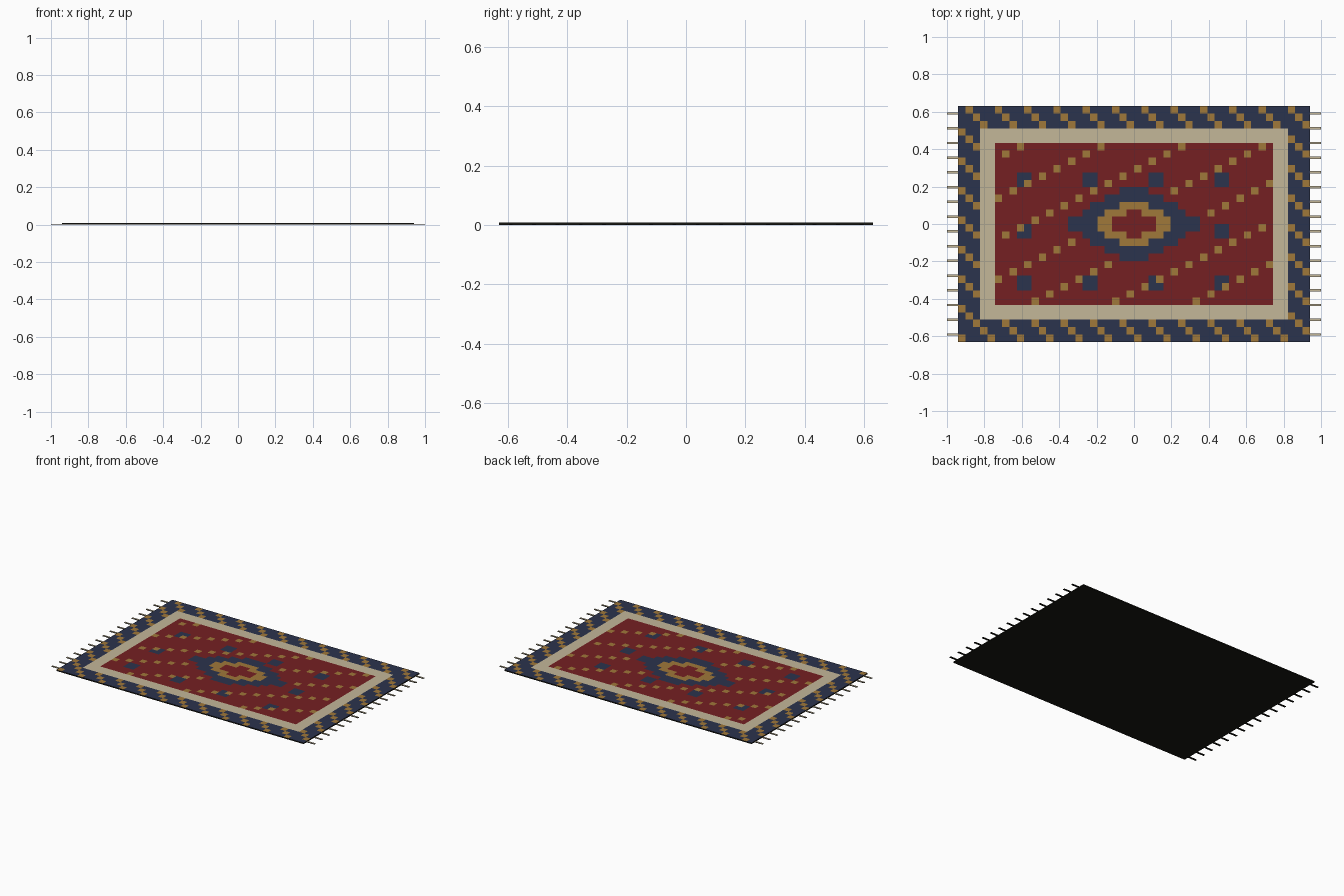
import bpy, bmesh

if "Cube" in bpy.data.objects:
    bpy.data.objects.remove(bpy.data.objects["Cube"])

NX, NY = 48, 32            # knots along each side
HX, HY, TOP = 0.94, 0.63, 0.008


def srgb(r, g, b):
    def lin(c):
        c /= 255
        return c / 12.92 if c <= 0.04045 else ((c + 0.055) / 1.055) ** 2.4
    return (lin(r), lin(g), lin(b), 1)


# Materials
NAVY, GOLD, CREAM, RED, BACK = range(5)
materials = []
for name, colour in (("navy wool", (43, 51, 77)), ("gold wool", (160, 120, 58)),
                     ("cream wool", (196, 183, 153)), ("red wool", (117, 32, 34)),
                     ("dark backing", (24, 24, 18))):
    m = bpy.data.materials.new(name)
    m.diffuse_color = srgb(*colour)
    m.use_nodes = True
    m.node_tree.nodes["Principled BSDF"].inputs["Base Color"].default_value = m.diffuse_color
    materials.append(m)


def knot_colour(i, j):
    edge = min(i, j, NX - 1 - i, NY - 1 - j)
    if edge < 3:                                   # striped border
        return GOLD if (i + j) % 4 == 0 else NAVY
    if edge < 5:                                   # plain inner band
        return CREAM
    d = abs(i - 23.5) + 1.7 * abs(j - 15.5)        # stepped medallion
    for limit, colour in ((3.5, RED), (6.2, GOLD), (9.8, NAVY)):
        if d < limit:
            return colour
    if (i - 2 * j) % 11 == 0:                      # diagonal dots
        return GOLD
    if i % 9 in (8, 0) and j % 7 in (0, 1):        # small squares
        return NAVY
    return RED


def finish(bm, name):
    bmesh.ops.recalc_face_normals(bm, faces=bm.faces)
    mesh = bpy.data.meshes.new(name)
    bm.to_mesh(mesh)
    bm.free()
    for m in materials:
        mesh.materials.append(m)
    ob = bpy.data.objects.new(name, mesh)
    bpy.context.collection.objects.link(ob)
    return ob


# Rug body: a knotted top sheet with dark edges and underside
bm = bmesh.new()
v = [[bm.verts.new((HX * (2 * i / NX - 1), HY * (2 * j / NY - 1), TOP))
      for j in range(NY + 1)] for i in range(NX + 1)]
for i in range(NX):
    for j in range(NY):
        f = bm.faces.new((v[i][j], v[i + 1][j], v[i + 1][j + 1], v[i][j + 1]))
        f.material_index = knot_colour(i, j)
rim = [e for e in bm.edges if e.is_boundary]
top_faces = set(bm.faces)
skirt = bmesh.ops.extrude_edge_only(bm, edges=rim)["geom"]
for g in skirt:
    if isinstance(g, bmesh.types.BMVert):
        g.co.z = 0
bmesh.ops.holes_fill(bm, edges=[e for e in bm.edges if e.is_boundary], sides=0)
for f in bm.faces:
    if f not in top_faces:
        f.material_index = BACK
finish(bm, "rug")

# Fringe: sixteen flat tassels at each short end
for side, label in ((-1, "left"), (1, "right")):
    bm = bmesh.new()
    for k in range(16):
        y = (k - 7.5) * 2 * HY / 16
        verts = bmesh.ops.create_cube(bm, size=1)["verts"]
        for p in verts:
            p.co.x = side * (HX + 0.03 + 0.06 * p.co.x)
            p.co.y = y + 0.013 * p.co.y
            p.co.z = 0.002 + 0.004 * p.co.z
    for f in bm.faces:
        top = all(p.co.z > 0.003 for p in f.verts)
        f.material_index = CREAM if top else BACK
    finish(bm, label + "_fringe")
